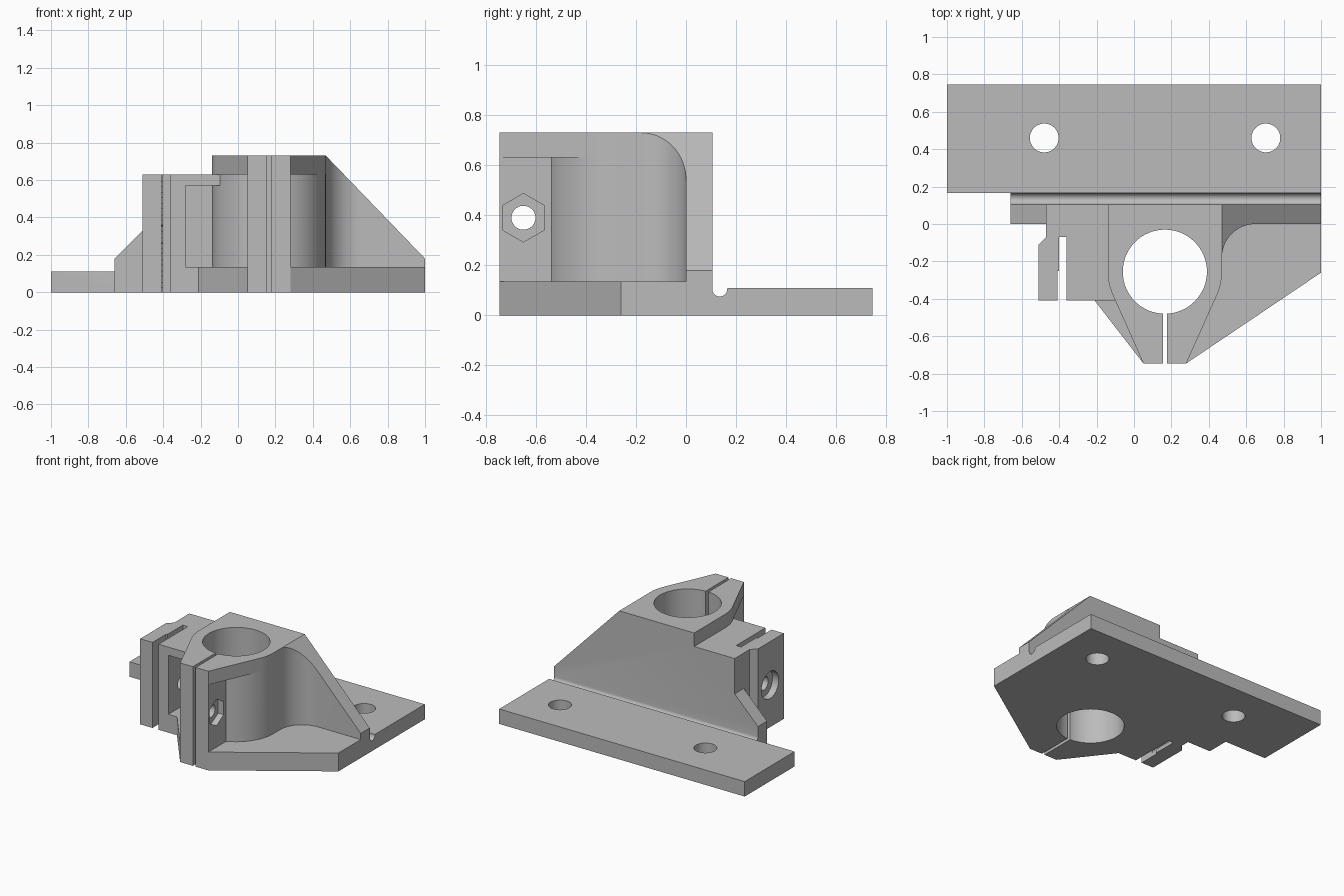
import bpy, bmesh
from math import cos, sin, acos, atan2, hypot, radians, degrees
from mathutils import Vector

if "Cube" in bpy.data.objects:
    bpy.data.objects.remove(bpy.data.objects["Cube"])

grey = bpy.data.materials.new("plain grey")
grey.use_nodes = True
grey.diffuse_color = (0.5, 0.5, 0.5, 1)
grey.node_tree.nodes["Principled BSDF"].inputs["Base Color"].default_value = grey.diffuse_color


def prism(name, points, axis, low, high):
    """Extrude a 2D outline along an axis (x: yz, y: xz, z: xy)."""
    place = {"x": lambda a, b, t: (t, a, b),
             "y": lambda a, b, t: (a, t, b),
             "z": lambda a, b, t: (a, b, t)}[axis]
    bm = bmesh.new()
    face = bm.faces.new([bm.verts.new(place(a, b, low)) for a, b in points])
    side = bmesh.ops.extrude_face_region(bm, geom=[face])["geom"]
    moved = [g for g in side if isinstance(g, bmesh.types.BMVert)]
    bmesh.ops.translate(bm, verts=moved, vec=Vector(place(0, 0, high - low)))
    bmesh.ops.recalc_face_normals(bm, faces=bm.faces)
    mesh = bpy.data.meshes.new(name)
    bm.to_mesh(mesh)
    bm.free()
    mesh.materials.append(grey)
    obj = bpy.data.objects.new(name, mesh)
    bpy.context.collection.objects.link(obj)
    return obj


def arc(cx, cy, r, start, end, steps=16):
    angles = [radians(start + (end - start) * i / steps) for i in range(steps + 1)]
    return [(cx + r * cos(t), cy + r * sin(t)) for t in angles]


def cylinder(name, cx, cy, r, axis, low, high, sides=64, turn=0):
    return prism(name, arc(cx, cy, r, turn, turn + 360, sides)[:-1], axis, low, high)


def box(name, x0, x1, y0, y1, z0, z1):
    return prism(name, [(x0, y0), (x1, y0), (x1, y1), (x0, y1)], "z", z0, z1)


def combine(target, tool, operation):
    """Apply a boolean and discard the tool."""
    mod = target.modifiers.new("join", "BOOLEAN")
    mod.operation, mod.solver, mod.object = operation, "EXACT", tool
    graph = bpy.context.evaluated_depsgraph_get()
    mesh = bpy.data.meshes.new_from_object(target.evaluated_get(graph))
    target.modifiers.clear()
    target.data = mesh
    bpy.data.objects.remove(tool)


# Key dimensions
TOP, LEDGE, FLOOR, FRONT, WALL = 0.73, 0.63, 0.135, -0.745, 0.105
CX, CY, OUTER, BORE = 0.165, -0.255, 0.305, 0.225
EAR = 0.115


def clamp_outline(reach):
    """Round clamp with front ears, right fillet and flat back; reach is the arc end."""
    return (arc(CX, CY, OUTER, 180, 180 + reach)
            + [(CX - EAR, FRONT), (CX + EAR, FRONT)]
            + arc(CX, CY, OUTER, -reach, 0)
            + arc(0.65, -0.18, 0.18, 180, 90)
            + [(0.65, 0.05), (CX - OUTER, 0.05)])


# Upright wall with a chamfered left foot
bracket = prism("bracket", [(-0.66, 0), (1, 0), (1, TOP), (-0.14, TOP), (-0.14, LEDGE),
                            (-0.47, LEDGE), (-0.47, 0.37), (-0.66, 0.18)], "y", 0, WALL)

# Mounting flange and the grooved web that ties it to the wall
flange = box("flange", -1, 1, 0.165, 0.745, 0, 0.11)
web = prism("web", [(0.05, 0), (0.2, 0), (0.2, 0.1), (0.165, 0.105)]
            + arc(0.135, 0.105, 0.03, 0, -180, 12)[1:] + [(0.05, 0.105)], "x", -0.66, 1)

# Floor plate
base = prism("base", [(1, 0.05), (1, -0.26), (CX + EAR, FRONT), (CX - EAR, FRONT),
                      (-0.21, -0.41), (-0.21, 0.05)], "z", 0, FLOOR)

# Clamp body: narrow ears below, ears with tangent gussets on top
foot = degrees(acos(EAR / OUTER))
dx, dy = EAR, FRONT - CY
tangent = -degrees(atan2(dy, dx) + acos(OUTER / hypot(dx, dy)))
lower = prism("lower_clamp", clamp_outline(foot), "z", 0, LEDGE)
upper = prism("upper_clamp", clamp_outline(tangent), "z", LEDGE, TOP)

# Belt holder: block with a slotted arm, toothed slot and side recess
holder = prism("belt_holder", [(-0.09, 0.05), (-0.47, 0.05), (-0.47, -0.07), (-0.51, -0.11),
                               (-0.51, -0.41), (-0.41, -0.41), (-0.41, -0.25), (-0.4, -0.25),
                               (-0.4, -0.07), (-0.36, -0.07), (-0.36, -0.41), (-0.09, -0.41)],
               "z", 0, LEDGE)
combine(holder, box("recess", -0.28, 0.1, -0.5, -0.1, FLOOR, 0.57), "DIFFERENCE")
for i in range(10):
    tooth = cylinder("tooth_gap", -0.4, 0.04 + 0.06 * i, 0.014, "y", -0.3, -0.08, 8, 22.5)
    combine(holder, tooth, "DIFFERENCE")
combine(holder, cylinder("screw_hole", -0.25, 0.31, 0.05, "x", -0.6, -0.2, 32), "DIFFERENCE")
combine(holder, cylinder("screw_head", -0.25, 0.31, 0.1, "x", -0.6, -0.46, 32), "DIFFERENCE")

for part in (web, flange, base, lower, upper, holder):
    combine(bracket, part, "UNION")

# Sloped right shoulder, bore, clamp slit, screw and nut pocket, flange holes
slope = (0.18 - TOP) / (1 - 0.47)
cutters = [
    prism("shoulder", [(0.47 + 0.1 / slope, TOP + 0.1), (1.1, 0.18 + 0.1 * slope),
                       (1.1, TOP + 0.1)], "y", -0.3, 0.2),
    cylinder("bore", CX, CY, BORE, "z", -0.1, 0.9),
    box("slit", CX - 0.011, CX + 0.011, -0.9, CY, -0.1, 0.9),
    cylinder("clamp_screw", -0.65, 0.39, 0.048, "x", -0.1, 0.5, 32),
    cylinder("nut_pocket", -0.65, 0.39, 0.097, "x", CX + EAR - 0.045, 0.5, 6, 30),
]
cutters += [cylinder("flange_hole", x, 0.46, 0.077, "z", -0.1, 0.3, 48) for x in (-0.48, 0.705)]
for cutter in cutters:
    combine(bracket, cutter, "DIFFERENCE")

# Smooth the round surfaces, keep machined edges sharp
bpy.ops.object.select_all(action="DESELECT")
bracket.select_set(True)
bpy.context.view_layer.objects.active = bracket
bpy.ops.object.shade_smooth_by_angle(angle=radians(25))
